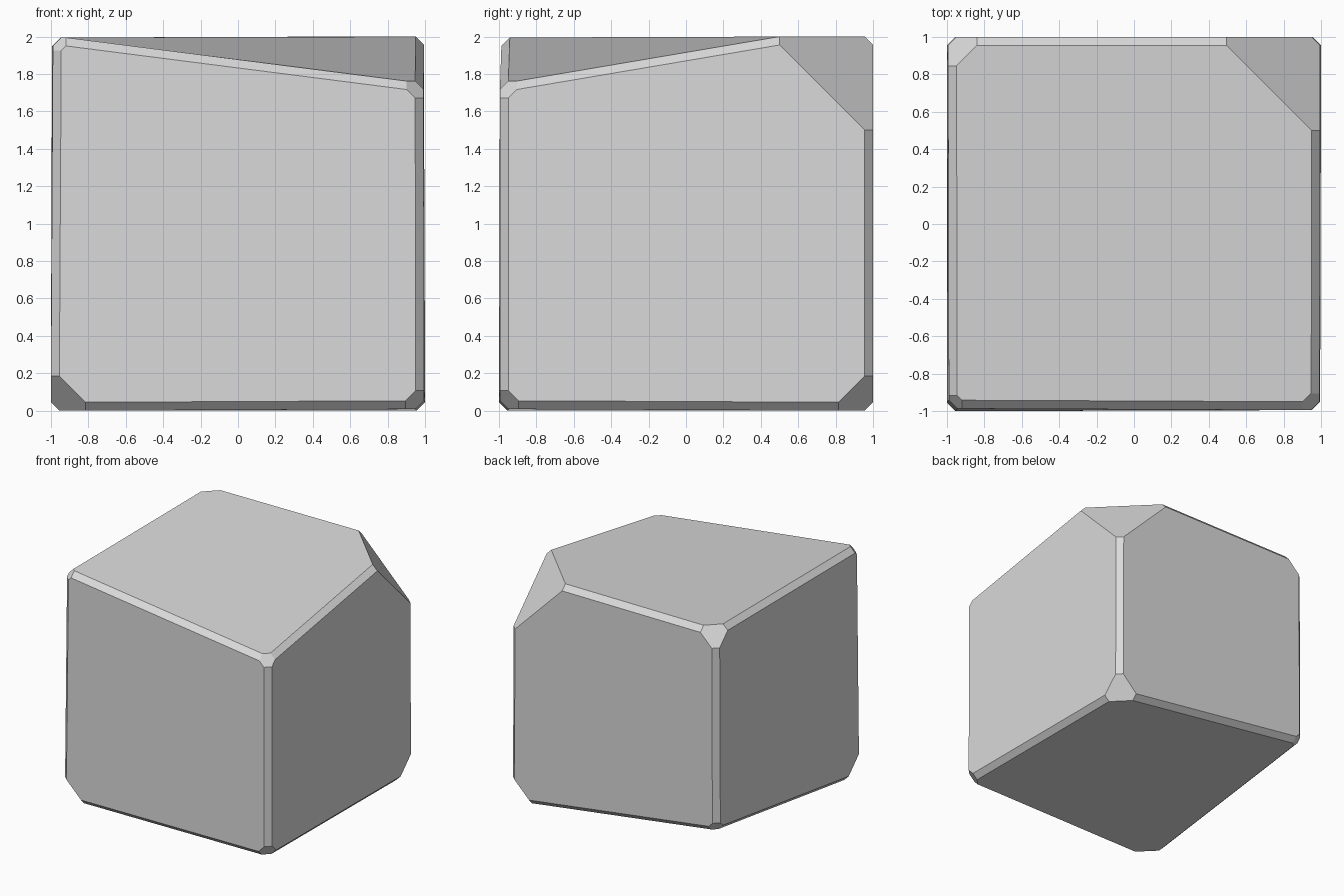
import bpy, bmesh, math
from itertools import permutations
from mathutils import Vector

if "Cube" in bpy.data.objects:
    bpy.data.objects.remove(bpy.data.objects["Cube"], do_unlink=True)

EDGE = 0.045  # width of the chamfer along every edge

# Corner direction: (uncut corner position, size of the corner cut)
CORNERS = {
    (-1, -1, -1): ((-1, -1, 0), 0.185),
    (1, -1, -1): ((0.995, -0.995, 0.008), 0.10),
    (-1, 1, -1): ((-1, 1, 0.235), 0.08),
    (1, 1, -1): ((1, 1, 0), 0.185),
    (-1, -1, 1): ((-0.99, -0.987, 1.995), 0.07),
    (1, -1, 1): ((0.992, -0.995, 1.762), 0.09),
    (-1, 1, 1): ((-0.994, 1, 1.995), 0.155),
    (1, 1, 1): ((0.995, 1, 2), 0.5),
}


def add_ring_face(bm, verts, direction):
    """Face through verts, ordered counter-clockwise around direction."""
    n = Vector(direction).normalized()
    u = n.orthogonal().normalized()
    w = n.cross(u)
    mid = sum((v.co for v in verts), Vector()) / len(verts)
    verts.sort(key=lambda v: math.atan2((v.co - mid).dot(w), (v.co - mid).dot(u)))
    bm.faces.new(verts)


bm = bmesh.new()
rings = {}
for sign, (pos, cut) in CORNERS.items():
    # Six points per corner, each shared by a side, an edge chamfer and a corner cut
    for side, bevel, along in permutations(range(3)):
        p = Vector(pos)
        p[bevel] -= sign[bevel] * EDGE
        p[along] -= sign[along] * cut
        v = bm.verts.new(p)
        side_dir = tuple(sign[i] if i == side else 0 for i in range(3))
        edge_dir = tuple(0 if i == along else sign[i] for i in range(3))
        for key in (side_dir, edge_dir, sign):
            rings.setdefault(key, []).append(v)

# Sides, edge chamfers and corner cuts
for direction, verts in rings.items():
    add_ring_face(bm, verts, direction)
bmesh.ops.recalc_face_normals(bm, faces=bm.faces)

mesh = bpy.data.meshes.new("chipped_block")
bm.to_mesh(mesh)
bm.free()
block = bpy.data.objects.new("chipped_block", mesh)
bpy.context.collection.objects.link(block)

# Plain stone colour
stone = bpy.data.materials.new("light_grey_stone")
stone.use_nodes = True
colour = (0.7, 0.7, 0.7, 1)
stone.diffuse_color = colour
stone.node_tree.nodes["Principled BSDF"].inputs["Base Color"].default_value = colour
mesh.materials.append(stone)
